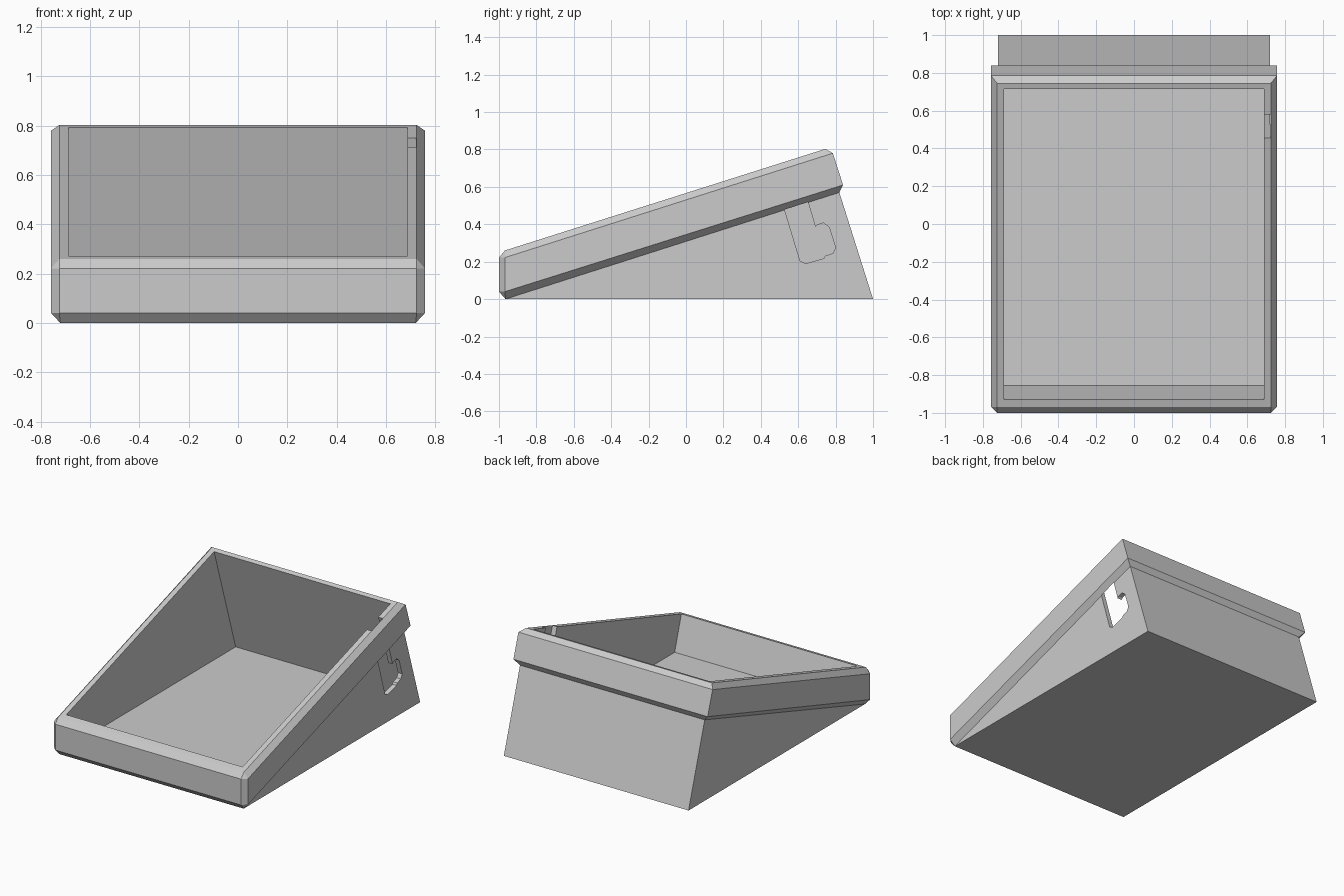
import bpy, bmesh

cube = bpy.data.objects.get("Cube")
if cube:
    bpy.data.objects.remove(cube, do_unlink=True)

grey = bpy.data.materials.new("light_grey")
grey.use_nodes = True
COLOUR = (0.6, 0.6, 0.6, 1)
grey.diffuse_color = COLOUR
grey.node_tree.nodes["Principled BSDF"].inputs["Base Color"].default_value = COLOUR


def finish(name, bm):
    bmesh.ops.recalc_face_normals(bm, faces=bm.faces)
    mesh = bpy.data.meshes.new(name)
    bm.to_mesh(mesh)
    bm.free()
    mesh.materials.append(grey)
    obj = bpy.data.objects.new(name, mesh)
    bpy.context.scene.collection.objects.link(obj)
    return obj


def ring(bm, x, back, side, front=None, front_x=None):
    """Loop of six points; the front corners are cut when front is given."""
    front = front or side
    fx = front_x or x
    points = [(x, *back), (x, *side), (fx, *front),
              (-fx, *front), (-x, *side), (-x, *back)]
    return [bm.verts.new(p) for p in points]


# Wedge tray: loops run from the base, up the outside, over the rim, to the floor
BODY_X, BAND_X, RIM_X, INNER_X = 0.72, 0.757, 0.724, 0.687
bm = bmesh.new()
rings = [
    ring(bm, BODY_X, (1.0, 0), (-0.965, 0)),
    ring(bm, BODY_X, (0.82, 0.57), (-0.965, 0)),
    ring(bm, BAND_X, (0.84, 0.61), (-0.968, 0.04), (-1, 0.04), RIM_X),
    ring(bm, BAND_X, (0.785, 0.78), (-0.968, 0.222), (-1, 0.222), RIM_X),
    ring(bm, RIM_X, (0.745, 0.803), (-0.968, 0.26)),
    ring(bm, INNER_X, (0.715, 0.793), (-0.93, 0.272)),
    ring(bm, INNER_X, (0.955, 0.03), (-0.855, 0.03)),
]
for low, high in zip(rings, rings[1:]):
    for i in range(6):
        j = (i + 1) % 6
        bm.faces.new((low[i], low[j], high[j], high[i]))
bm.faces.new(rings[0])
bm.faces.new(rings[-1])
bmesh.ops.remove_doubles(bm, verts=bm.verts, dist=0.0005)
tray = finish("wedge_tray", bm)

# Side port: hooked opening whose slot runs up the inside of the band
port = [(0.44, 0.76), (0.525, 0.485), (0.61, 0.205), (0.64, 0.19), (0.737, 0.218),
        (0.745, 0.232), (0.785, 0.245), (0.8, 0.275), (0.765, 0.385), (0.735, 0.407),
        (0.70, 0.395), (0.692, 0.385), (0.655, 0.51), (0.565, 0.8)]
bm = bmesh.new()
face = bm.faces.new([bm.verts.new((0.66, y, z)) for y, z in port])
wall = bmesh.ops.extrude_face_region(bm, geom=[face])["geom"]
bmesh.ops.translate(bm, vec=(0.062, 0, 0),
                    verts=[v for v in wall if isinstance(v, bmesh.types.BMVert)])
cutter = finish("port_cutter", bm)
cutter.hide_render = True
cutter.hide_viewport = True
cutter.display_type = 'WIRE'

cut = tray.modifiers.new("side_port", 'BOOLEAN')
cut.operation = 'DIFFERENCE'
cut.solver = 'EXACT'
cut.object = cutter
